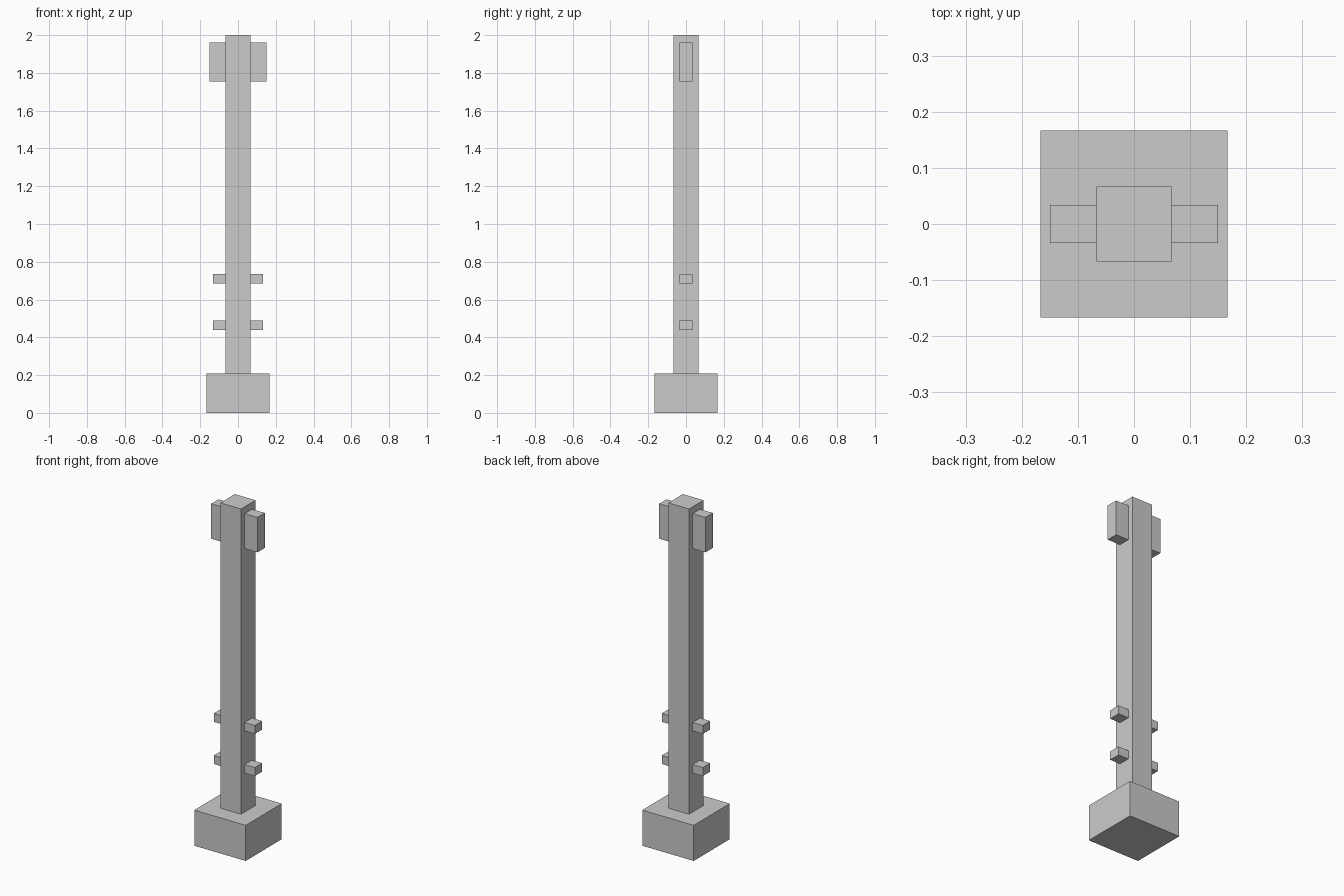
import bpy

if "Cube" in bpy.data.objects:
    bpy.data.objects.remove(bpy.data.objects["Cube"])


def box(name, x, y, z):
    """Axis-aligned box from (min, max) ranges."""
    bpy.ops.mesh.primitive_cube_add(size=1)
    ob = bpy.context.object
    ob.name = name
    ob.location = [(a + b) / 2 for a, b in (x, y, z)]
    ob.scale = [b - a for a, b in (x, y, z)]
    bpy.ops.object.transform_apply(location=True, rotation=False, scale=True)
    return ob


# Square foot block and tall post
box("base", (-0.167, 0.167), (-0.167, 0.167), (0, 0.209))
box("post", (-0.067, 0.067), (-0.067, 0.067), (0.209, 2))

# Side blocks, mirrored left and right: name, outer x, z range
side_parts = [
    ("head_block", 0.15, (1.755, 1.96)),
    ("upper_peg", 0.133, (0.685, 0.735)),
    ("lower_peg", 0.133, (0.438, 0.488)),
]
for name, outer, z in side_parts:
    box(name + "_right", (0.067, outer), (-0.034, 0.034), z)
    box(name + "_left", (-outer, -0.067), (-0.034, 0.034), z)
